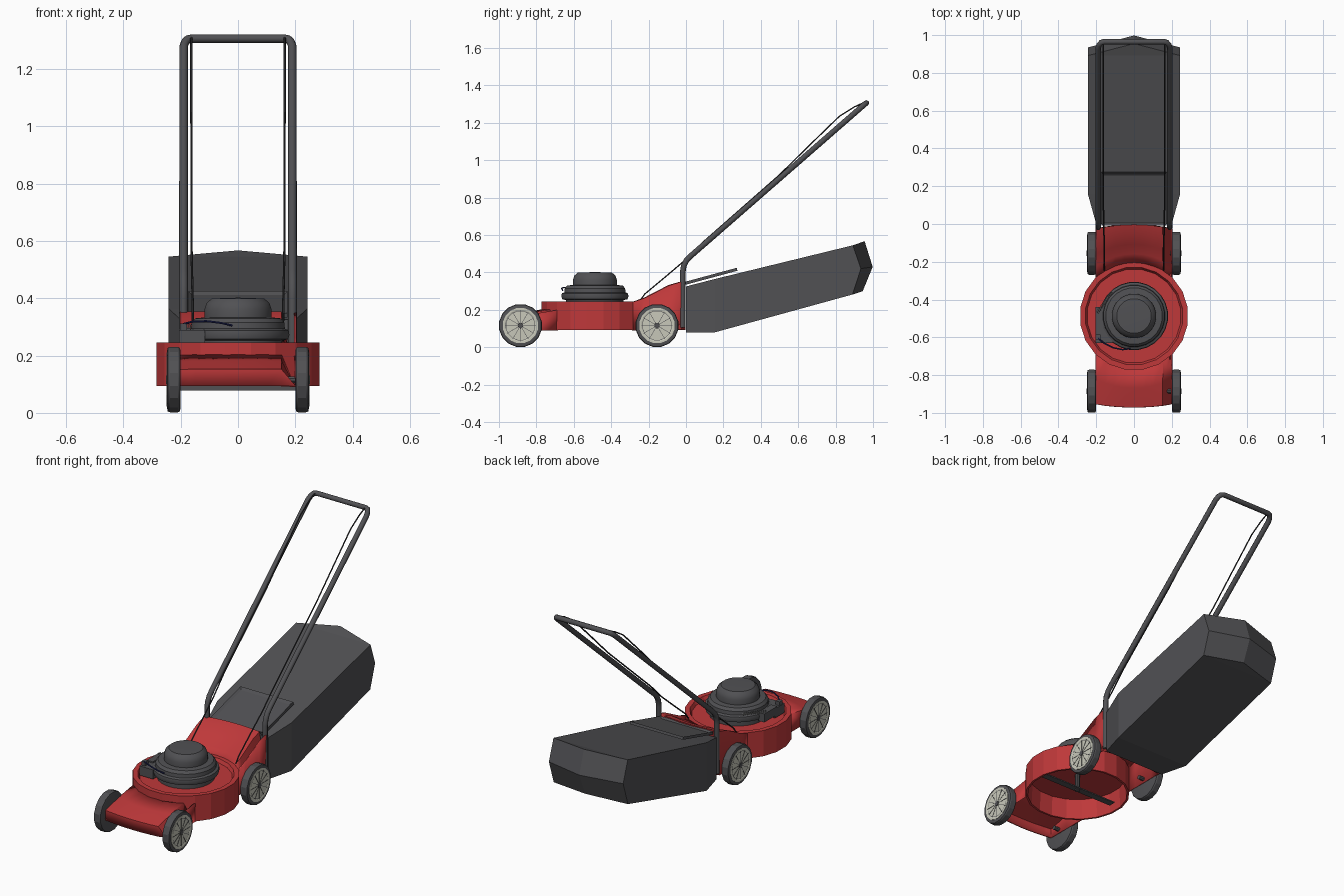
import bpy, bmesh, math
from mathutils import Vector, Matrix

if "Cube" in bpy.data.objects:
    bpy.data.objects.remove(bpy.data.objects["Cube"])

def mat(name, col):
    m = bpy.data.materials.new(name)
    m.diffuse_color = (*col, 1)
    m.use_nodes = True
    m.node_tree.nodes["Principled BSDF"].inputs["Base Color"].default_value = m.diffuse_color
    return m

RED = mat("red_paint", (0.52, 0.04, 0.042))
GREY = mat("dark_grey", (0.082, 0.082, 0.088))
BLACK = mat("cable_black", (0.03, 0.03, 0.032))
CREAM = mat("wheel_cream", (0.58, 0.58, 0.49))
NAVY = mat("navy_wire", (0.015, 0.02, 0.11))
STEEL = mat("spring_steel", (0.4, 0.4, 0.38))
CY = -0.487                       # centre of the round cutting deck

def finish(bm, name, m, smooth=None, loc=(0, 0, 0)):
    bmesh.ops.remove_doubles(bm, verts=bm.verts, dist=1e-5)
    bmesh.ops.recalc_face_normals(bm, faces=bm.faces)
    me = bpy.data.meshes.new(name)
    bm.to_mesh(me)
    bm.free()
    ob = bpy.data.objects.new(name, me)
    bpy.context.collection.objects.link(ob)
    ob.location = loc
    me.materials.append(m)
    if smooth:
        activate(ob)
        bpy.ops.object.shade_smooth_by_angle(angle=math.radians(smooth))
    return ob

def activate(ob):
    bpy.ops.object.select_all(action='DESELECT')
    ob.select_set(True)
    bpy.context.view_layer.objects.active = ob

def lathe(name, prof, n, m, loc, axis='Z', closed=False, smooth=None):
    """Revolve (radius, height) points round z, or round x."""
    bm = bmesh.new()
    rows = []
    for r, h in prof:
        row = []
        for i in range(n):
            a = 2 * math.pi * (i + 0.5) / n
            p = (r * math.cos(a), r * math.sin(a), h)
            row.append(bm.verts.new(p if axis == 'Z' else (h, p[0], p[1])))
        rows.append(row)
    if closed:
        rows.append(rows[0])
    for a, b in zip(rows, rows[1:]):
        for i in range(n):
            j = (i + 1) % n
            bm.faces.new((a[i], a[j], b[j], b[i]))
    bmesh.ops.dissolve_degenerate(bm, dist=1e-6, edges=bm.edges)
    return finish(bm, name, m, smooth, loc)

def box(name, size, loc, m, rot=None):
    bm = bmesh.new()
    bmesh.ops.create_cube(bm, size=1)
    bmesh.ops.scale(bm, vec=size, verts=bm.verts)
    if rot:
        bmesh.ops.transform(bm, matrix=rot, verts=bm.verts)
    return finish(bm, name, m, None, loc)

def tube(name, pts, r, m, res=2):
    cu = bpy.data.curves.new(name, 'CURVE')
    cu.dimensions = '3D'
    cu.bevel_depth, cu.bevel_resolution, cu.use_fill_caps = r, res, True
    s = cu.splines.new('POLY')
    s.points.add(len(pts) - 1)
    for p, q in zip(s.points, pts):
        p.co = (*q, 1)
    ob = bpy.data.objects.new(name, cu)
    bpy.context.collection.objects.link(ob)
    cu.materials.append(m)
    activate(ob)
    bpy.ops.object.convert(target='MESH')
    bpy.ops.object.shade_smooth_by_angle(angle=math.radians(50))

# Round deck: raised rim, sunken floor, open underneath
lathe("deck_ring", [(0, 0.225), (0.25, 0.225), (0.26, 0.245), (0.288, 0.245),
      (0.288, 0.093), (0.276, 0.093), (0.27, 0.213), (0, 0.213)], 20, RED, (0, CY, 0))

def shell(name, column):
    """Open-bottomed deck part; column(x) gives its (y, z) section."""
    xs = [-0.2 + 0.4 * i / 8 for i in range(9)]
    bm = bmesh.new()
    cols = [[bm.verts.new((x, y, z)) for y, z in column(x)] for x in xs]
    for x, at in ((-0.2, 0), (0.2, len(cols))):          # side skirts
        cols.insert(at, [bm.verts.new((x, y, 0.093)) for y, z in column(x)])
    for a, b in zip(cols, cols[1:]):
        for i in range(len(a) - 1):
            bm.faces.new((a[i], a[i + 1], b[i + 1], b[i]))
    bmesh.ops.dissolve_degenerate(bm, dist=1e-6, edges=bm.edges)
    ob = finish(bm, name, RED, 30)
    md = ob.modifiers.new("thickness", 'SOLIDIFY')
    md.thickness, md.offset = 0.008, 0

def ring_y(x):
    return math.sqrt(0.281 ** 2 - x * x)

def front_section(x):
    y = -0.968 + 0.4 * x * x
    e = CY - ring_y(x)
    return [(y, 0.093), (y, 0.15), ((y + e) / 2, 0.178), (e, 0.2)]

def rear_section(x):
    e, b = CY + ring_y(x), -0.006 - 0.5 * x * x
    s = [(e, 0.24)]
    for t, z in ((0.25, 0.262), (0.5, 0.296), (0.75, 0.33), (1, 0.35)):
        s.append((e + (b - e) * t, z))
    return s + [(b, 0.093)]

shell("front_deck", front_section)
shell("rear_deck", rear_section)

# Engine: flange, fan housing and dome
lathe("engine", [(0, 0.22), (0.155, 0.22), (0.155, 0.252), (0.176, 0.257), (0.181, 0.272),
      (0.178, 0.288), (0.165, 0.294), (0.163, 0.315), (0.15, 0.33), (0.118, 0.333),
      (0.118, 0.362), (0.11, 0.384), (0.092, 0.399), (0, 0.402)], 24, GREY, (0, CY, 0), smooth=35)
box("carburettor", (0.09, 0.09, 0.055), (-0.16, -0.585, 0.262), GREY)
box("air_intake", (0.04, 0.12, 0.05), (-0.185, -0.5, 0.272), GREY)
box("spark_plug_cap", (0.025, 0.03, 0.025), (-0.19, -0.6, 0.3), GREY)
tube("ignition_wire", [(-0.19, -0.605, 0.31), (-0.16, -0.63, 0.318), (-0.11, -0.655, 0.32),
     (-0.06, -0.665, 0.314), (-0.02, -0.66, 0.305)], 0.004, NAVY, 1)
A, B = Vector((-0.195, -0.47, 0.3)), Vector((-0.12, -0.36, 0.305))
side = (B - A).cross(Vector((0, 0, 1))).normalized()
coil = [A.lerp(B, i / 96) + 0.007 * (side * math.cos(i * math.pi / 4)
        + Vector((0, 0, math.sin(i * math.pi / 4)))) for i in range(97)]
tube("governor_spring", coil, 0.0015, STEEL, 0)

# Blade and shaft under the deck
box("blade", (0.5, 0.04, 0.007), (0, CY, 0.125), GREY)
lathe("blade_shaft", [(0, 0.115), (0.015, 0.115), (0.015, 0.22), (0, 0.22)], 10, GREY, (0, CY, 0))

# Wheels: tyre, cream disc, thin ribs, hub and axle stub
for end, wy in (("front", -0.885), ("rear", -0.155)):
    for s, sn in ((-1, "left"), (1, "right")):
        c = (s * 0.224, wy, 0.116)
        n = f"{end}_{sn}_"
        lathe(n + "tyre", [(0, -0.022), (0.1, -0.024), (0.113, -0.021), (0.116, -0.014),
              (0.116, 0.014), (0.113, 0.021), (0.1, 0.024), (0, 0.022)], 16, GREY, c, 'X', smooth=22)
        lathe(n + "wheel_disc", [(0.096, s * 0.015), (0.096, s * 0.0255), (0.086, s * 0.0255),
              (0.08, s * 0.0235), (0.03, s * 0.0245), (0, s * 0.0245)], 16, CREAM, c, 'X')
        bm = bmesh.new()
        for k in range(6):
            rot = Matrix.Rotation(k * math.pi / 6, 4, 'X')
            bmesh.ops.create_cube(bm, size=1, matrix=rot @ Matrix.Diagonal((0.004, 0.0025, 0.168, 1)))
        finish(bm, n + "wheel_ribs", GREY, None, (c[0] + s * 0.0235, wy, c[2]))
        lathe(n + "hub", [(0, s * 0.02), (0.016, s * 0.02), (0.014, s * 0.028), (0, s * 0.028)],
              10, GREY, c, 'X')
        lathe(n + "axle", [(0, -s * 0.06), (0.012, -s * 0.06), (0.012, 0), (0, 0)], 8, GREY, c, 'X')

# Handle: one bent tube, mirrored
half = [(0.19, -0.018, 0.105), (0.19, -0.018, 0.4), (0.19, -0.012, 0.435), (0.19, 0.003, 0.465),
        (0.19, 0.03, 0.492), (0.19, 0.93, 1.277), (0.185, 0.948, 1.293), (0.175, 0.96, 1.303),
        (0.158, 0.965, 1.306)]
tube("handle", half + [(-x, y, z) for x, y, z in reversed(half)], 0.015, GREY)

# Control cables along the handle
for s, sn in ((-1, "left"), (1, "right")):
    tube(sn + "_cable", [(s * 0.157, -0.245, 0.25), (s * 0.157, -0.22, 0.285), (s * 0.158, -0.1, 0.385),
         (s * 0.16, 0, 0.47), (s * 0.162, 0.1, 0.57), (s * 0.162, 0.5, 0.922), (s * 0.163, 0.65, 1.07),
         (s * 0.163, 0.82, 1.235), (s * 0.163, 0.9, 1.285), (s * 0.163, 0.955, 1.31)], 0.004, BLACK, 1)

# Grass bag: half sections (x, bottom, middle, top) from front to the pointed back
bm = bmesh.new()
S = [(0.2, (0, 0.078), (0, 0.2), (0, 0.325)), (0.243, (0.155, 0.08), (0.155, 0.22), (0.155, 0.365)),
     (0.243, (0.89, 0.282), (0.935, 0.42), (0.892, 0.545))]
R = [[bm.verts.new((sx * x, y, z)) for sx, seq in ((-1, (b, m, t)), (1, (t, m, b))) for y, z in seq]
     for x, b, m, t in S]
for a, b in zip(R, R[1:]):
    for i in range(6):
        bm.faces.new((a[i], a[(i + 1) % 6], b[(i + 1) % 6], b[i]))
bm.faces.new(R[0])
l = R[-1]
mid = [bm.verts.new((0, y, z)) for y, z in ((0.945, 0.3), (0.998, 0.43), (0.955, 0.567))]
for f in ((l[0], l[1], mid[1], mid[0]), (l[1], l[2], mid[2], mid[1]), (l[5], l[4], mid[1], mid[0]),
          (l[4], l[3], mid[2], mid[1]), (l[2], l[3], mid[2]), (l[0], l[5], mid[0])):
    bm.faces.new(f)
finish(bm, "grass_bag", GREY)

# Rear flap: tilted plate with a recessed panel
bm = bmesh.new()
bmesh.ops.create_cube(bm, size=1, matrix=Matrix.Translation((0, 0.133, 0.379))
                      @ Matrix.Rotation(math.atan(0.27), 4, 'X') @ Matrix.Diagonal((0.345, 0.29, 0.016, 1)))
bm.normal_update()
top = max(bm.faces, key=lambda f: f.normal.z)
bmesh.ops.inset_region(bm, faces=[top], thickness=0.02)
bmesh.ops.translate(bm, vec=(0, 0, -0.01), verts=top.verts)
finish(bm, "rear_flap", GREY)
